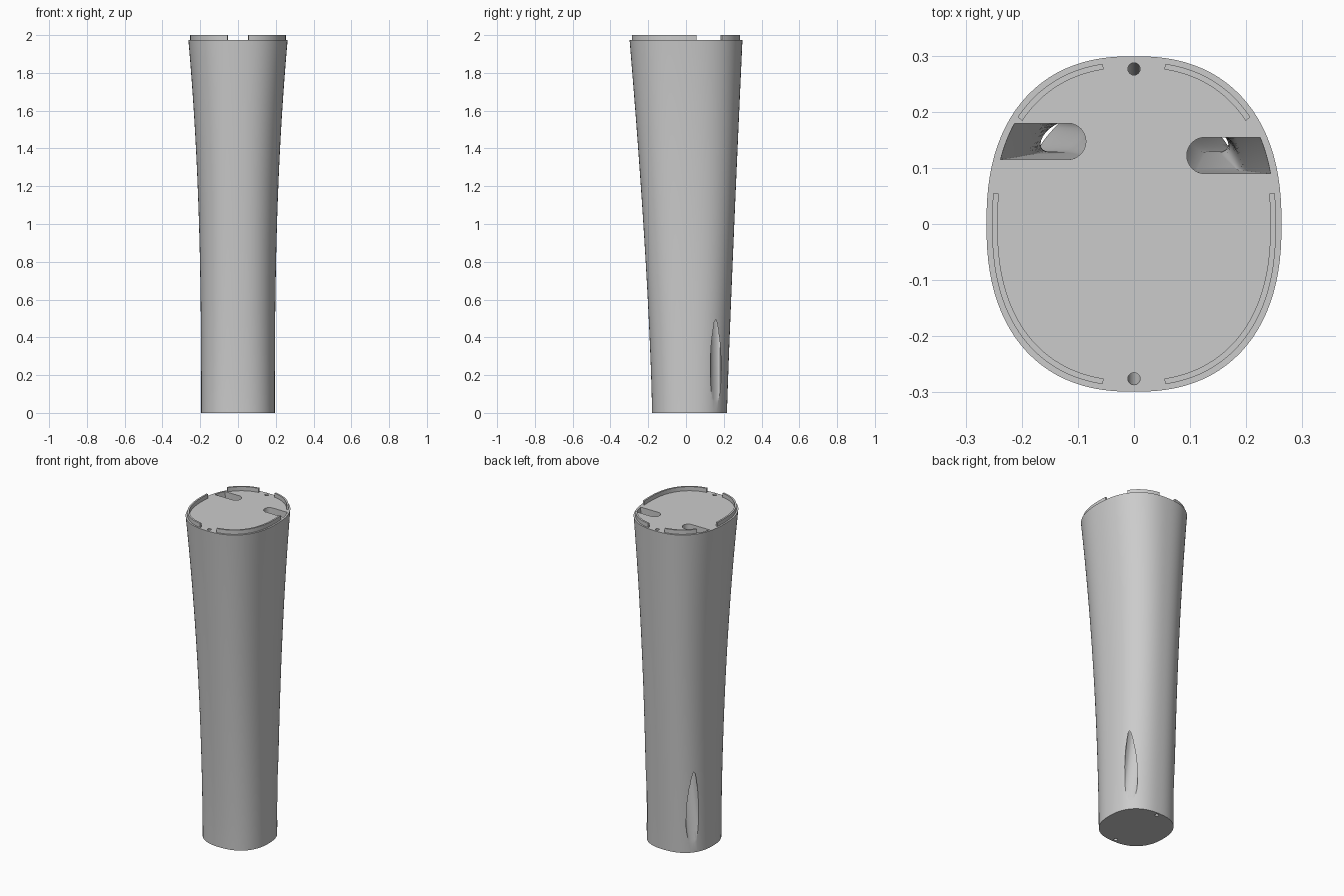
import bpy, bmesh, math

if "Cube" in bpy.data.objects:
    bpy.data.objects.remove(bpy.data.objects["Cube"])

TOP = 1.975      # height of the flat end, the rims rise to 2.0
N_EXP = 2.35     # squareness of the oval section

grey = bpy.data.materials.new("light grey")
grey.diffuse_color = (0.6, 0.6, 0.6, 1)
grey.use_nodes = True
grey.node_tree.nodes["Principled BSDF"].inputs["Base Color"].default_value = grey.diffuse_color


def half_sizes(z):
    """Half width, front y and back y of the flared body at a height."""
    t = max(0.0, min(1.0, z / TOP))
    return 0.195 + 0.068 * t ** 2.6, -0.18 - 0.119 * t ** 1.4, 0.217 + 0.082 * t ** 1.1


def outline(ang, z, inset=0.0):
    a, f, b = half_sizes(z)
    yc, ry = (f + b) / 2, (b - f) / 2
    c, s = math.cos(ang), math.sin(ang)
    p = 2 / N_EXP
    return (math.copysign(abs(c) ** p, c) * (a - inset),
            yc + math.copysign(abs(s) ** p, s) * (ry - inset), z)


def side_x(y, z):
    a, f, b = half_sizes(z)
    q = min(0.98, abs((y - (f + b) / 2) / ((b - f) / 2)))
    return a * (1 - q ** N_EXP) ** (1 / N_EXP)


def lerp(table, z):
    """Look up a value in a list of (height, value) pairs."""
    for (z0, v0), (z1, v1) in zip(table, table[1:]):
        if z <= z1:
            return v0 + (v1 - v0) * max(0, (z - z0) / (z1 - z0))
    return table[-1][1]


def loft(name, rings):
    """Skin closed rings of points and cap both ends."""
    bm = bmesh.new()
    vs = [[bm.verts.new(p) for p in r] for r in rings]
    n = len(vs[0])
    for r0, r1 in zip(vs, vs[1:]):
        for i in range(n):
            j = (i + 1) % n
            bm.faces.new((r0[i], r0[j], r1[j], r1[i]))
    bm.faces.new(vs[0][::-1])
    bm.faces.new(vs[-1])
    bmesh.ops.recalc_face_normals(bm, faces=bm.faces)
    me = bpy.data.meshes.new(name)
    bm.to_mesh(me)
    bm.free()
    ob = bpy.data.objects.new(name, me)
    bpy.context.collection.objects.link(ob)
    me.materials.append(grey)
    return ob


def select(ob):
    bpy.ops.object.select_all(action='DESELECT')
    ob.select_set(True)
    bpy.context.view_layer.objects.active = ob


# flared oval body
SEG, ROWS = 96, 30
body = loft("body", [[outline(2 * math.pi * (i + 0.5) / SEG, TOP * k / ROWS) for i in range(SEG)]
                     for k in range(ROWS + 1)])

# thin bores that follow the front and back surfaces
cutters = []
for name, side in (("front_bore", 1), ("back_bore", 2)):
    rings = []
    for k in range(25):
        z = -0.02 + (TOP + 0.04) * k / 24
        y = half_sizes(z)[side] + (0.022 if side == 1 else -0.022)
        rings.append([(0.011 * math.cos(j * math.pi / 8), y + 0.011 * math.sin(j * math.pi / 8), z)
                      for j in range(16)])
    cutters.append(loft(name, rings))

# side channels: a slot in the top that narrows and breaks out as a groove low down
DEPTH = [(0.03, -0.004), (0.06, 0.002), (0.15, 0.02), (0.3, 0.045), (0.5, 0.075), (1.0, 0.11), (2.0, 0.155)]
WALL = [(0.03, -0.075), (0.15, -0.05), (0.3, -0.02), (0.42, -0.005), (0.49, 0), (0.6, 0.005), (2.0, 0.012)]
RADIUS = [(0.1, 0.028), (0.6, 0.028), (2.0, 0.0325)]
ROUND = [(0.5, 1), (1.2, 0), (2.0, 0)]
FOLLOW = [(0.5, 1), (1.5, 0), (2.0, 0)]
PATHS = {-1: [(0, 0.157), (0.5, 0.157), (2.0, 0.147)],
         1: [(0, 0.157), (0.5, 0.157), (1.0, 0.125), (2.0, 0.122)]}
for sgn, path in PATHS.items():
    rings = []
    for k in range(41):
        z = 0.03 + (TOP - 0.01) * k / 40
        yc, r = lerp(path, z), lerp(RADIUS, z)
        inner, outer = [], []
        for i in range(13):
            t = -math.cos(math.pi * i / 12) * 0.995
            y = yc + r * t
            bulge = r * (1 - math.sqrt(1 - t * t))
            mid, here = side_x(yc, z), side_x(y, z)
            base = mid + lerp(FOLLOW, z) * (here - mid)
            x_out = here - lerp(WALL, z) - lerp(ROUND, z) * bulge
            x_in = min(base - lerp(DEPTH, z) + bulge, x_out - 0.001)
            inner.append((sgn * x_in, y, z))
            outer.append((sgn * x_out, y, z))
        rings.append(inner + outer[::-1])
    cutters.append(loft("side_channel", rings))

for c in cutters:
    c.hide_render = True
    m = body.modifiers.new("cut", 'BOOLEAN')
    m.operation, m.solver, m.object = 'DIFFERENCE', 'EXACT', c
    select(body)
    bpy.ops.object.modifier_apply(modifier=m.name)
for c in cutters:
    bpy.data.objects.remove(c, do_unlink=True)
select(body)
bpy.ops.object.shade_smooth_by_angle(angle=math.radians(30))


# raised rim pieces on the top edge
def angle_at(u):
    """Section angle whose cosine or sine term reaches the fraction u."""
    return math.asin(abs(u) ** (N_EXP / 2))


def rim(name, a0, a1, sgn):
    rings = []
    for k in range(33):
        ang = a0 + (a1 - a0) * k / 32
        ring = []
        for inset, z in ((0.01, TOP - 0.002), (0.01, 2.0), (0.02, 2.0), (0.02, TOP - 0.002)):
            x, y, _ = outline(ang, TOP, inset)
            ring.append((sgn * x, y, z))
        rings.append(ring)
    select(loft(name, rings))
    bpy.ops.object.shade_smooth_by_angle(angle=math.radians(30))


near_axis = math.pi / 2 - angle_at(0.055 / 0.248)
for sgn, side in ((-1, "left"), (1, "right")):
    rim(side + "_front_rim", angle_at(0.055 / 0.285), -near_axis, sgn)
    rim(side + "_back_rim", near_axis, math.pi / 2 - angle_at(0.203 / 0.248), sgn)
